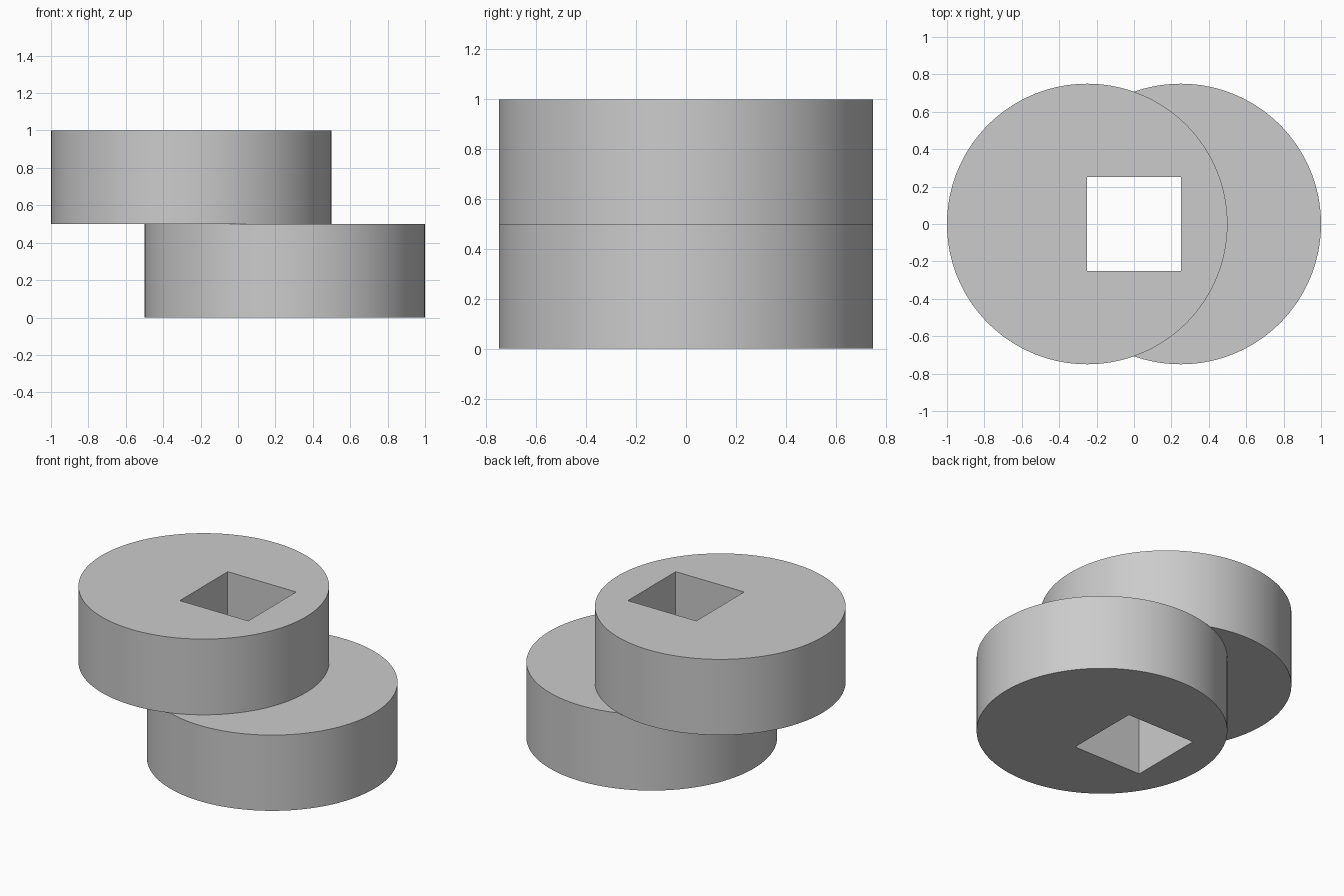
import bpy

if "Cube" in bpy.data.objects:
    bpy.data.objects.remove(bpy.data.objects["Cube"], do_unlink=True)

RADIUS, HEIGHT, OFFSET, HOLE = 0.75, 0.5, 0.25, 0.5

grey = bpy.data.materials.new("light_grey")
grey.use_nodes = True
grey.diffuse_color = (0.6, 0.6, 0.6, 1)
grey.node_tree.nodes["Principled BSDF"].inputs["Base Color"].default_value = grey.diffuse_color

# Square cutter for the hole through both discs
bpy.ops.mesh.primitive_cube_add(size=1, location=(0, 0, HEIGHT))
cutter = bpy.context.object
cutter.name = "hole_cutter"
cutter.scale = (HOLE, HOLE, 4 * HEIGHT)
cutter.hide_render = True


def pierced_disc(name, x, z):
    bpy.ops.mesh.primitive_cylinder_add(vertices=128, radius=RADIUS, depth=HEIGHT,
                                        location=(x, 0, z))
    disc = bpy.context.object
    disc.name = name
    disc.data.materials.append(grey)
    cut = disc.modifiers.new("square_hole", 'BOOLEAN')
    cut.operation = 'DIFFERENCE'
    cut.solver = 'EXACT'
    cut.object = cutter
    bpy.ops.object.modifier_apply(modifier=cut.name)
    # Walls of the hole share the disc's material
    disc.data.materials.clear()
    disc.data.materials.append(grey)
    for face in disc.data.polygons:
        face.material_index = 0
    bpy.ops.object.shade_smooth_by_angle()


# Two discs, shifted sideways in opposite directions
pierced_disc("lower_disc", OFFSET, HEIGHT / 2)
pierced_disc("upper_disc", -OFFSET, HEIGHT * 1.5)

bpy.data.objects.remove(cutter, do_unlink=True)
